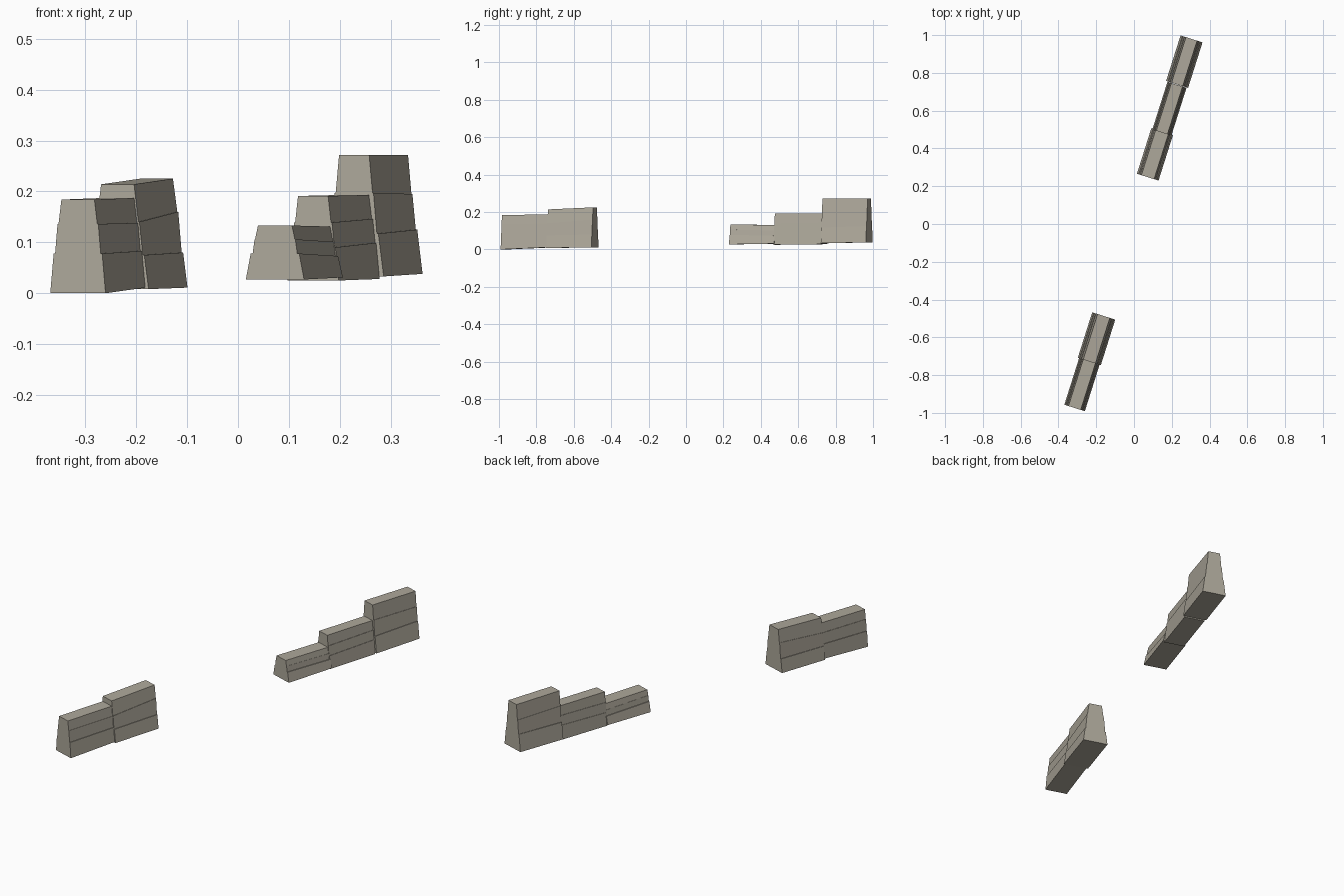
import bpy
import bmesh
from mathutils import Vector

cube = bpy.data.objects.get("Cube")
if cube:
    bpy.data.objects.remove(cube, do_unlink=True)

# Single stone colour
stone = bpy.data.materials.new("warm grey stone")
stone.use_nodes = True
colour = (0.42, 0.39, 0.325, 1.0)
stone.diffuse_color = colour
stone.node_tree.nodes["Principled BSDF"].inputs["Base Color"].default_value = colour

# All sections stand along one straight line
ALONG = Vector((0.302, 0.953, 0))
ACROSS = Vector((0.953, -0.302, 0))
MIDDLE = Vector((-0.005, 0.003, 0))


def wall(name, near, far, base, courses):
    """Loft a stepped, tapering profile; each course is
    (near top height, far top height, lower half width, upper half width)."""
    bm = bmesh.new()
    rings = []
    for end, s in enumerate((near, far)):
        side = []
        z = base[end]
        for course in courses:
            side.append((course[2], z))
            z = course[end]
            side.append((course[3], z))
        outline = side + [(-w, h) for w, h in reversed(side)]
        rings.append([bm.verts.new(MIDDLE + ALONG * s + ACROSS * w + Vector((0, 0, h)))
                      for w, h in outline])
    a, b = rings
    n = len(a)
    for i in range(n):
        j = (i + 1) % n
        bm.faces.new((a[i], a[j], b[j], b[i]))
    bm.faces.new(a)
    bm.faces.new(b)
    bmesh.ops.recalc_face_normals(bm, faces=bm.faces)
    mesh = bpy.data.meshes.new(name)
    bm.to_mesh(mesh)
    bm.free()
    mesh.materials.append(stone)
    obj = bpy.data.objects.new(name, mesh)
    bpy.context.collection.objects.link(obj)


# Rear run, stepping up from low to high
wall("rear_wall_low", 0.257, 0.51, (0.027, 0.031),
     [(0.078, 0.073, 0.06, 0.05), (0.106, 0.101, 0.046, 0.042), (0.133, 0.131, 0.041, 0.035)])
wall("rear_wall_middle", 0.505, 0.77, (0.025, 0.028),
     [(0.09, 0.099, 0.053, 0.046), (0.139, 0.146, 0.044, 0.039), (0.191, 0.193, 0.037, 0.031)])
wall("rear_wall_high", 0.772, 1.025, (0.033, 0.038),
     [(0.117, 0.125, 0.061, 0.05), (0.197, 0.195, 0.047, 0.04), (0.272, 0.272, 0.038, 0.031)])

# Front run
wall("front_wall_low", -1.025, -0.765, (0.0, 0.011),
     [(0.078, 0.083, 0.057, 0.05), (0.136, 0.138, 0.047, 0.042), (0.184, 0.187, 0.04, 0.034)])
wall("front_wall_high", -0.767, -0.514, (0.008, 0.011),
     [(0.075, 0.08, 0.064, 0.055), (0.14, 0.16, 0.052, 0.045), (0.214, 0.225, 0.043, 0.034)])
